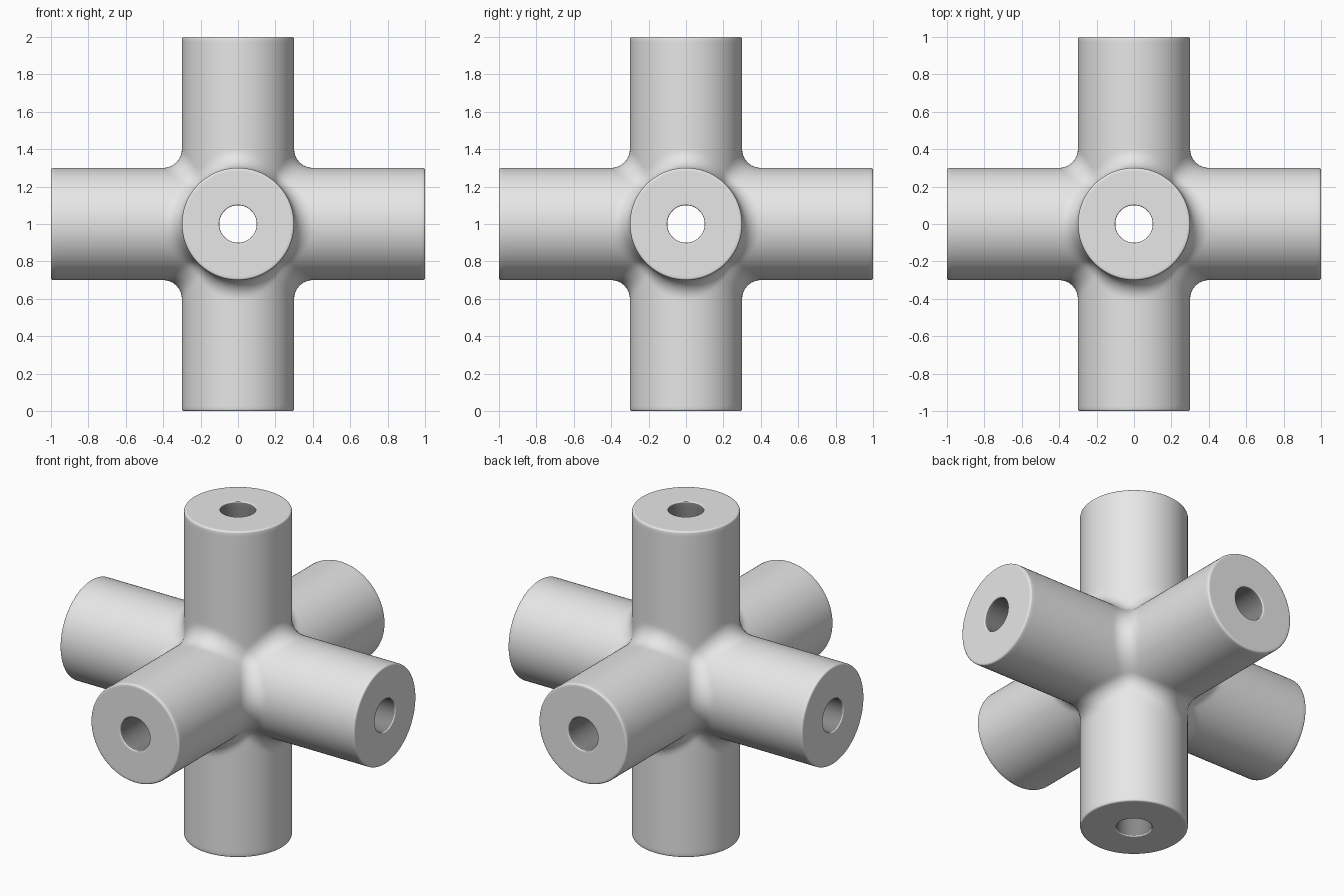
import bpy, bmesh, math
from mathutils import Vector

if "Cube" in bpy.data.objects:
    bpy.data.objects.remove(bpy.data.objects["Cube"])

R, HOLE, FILLET, RIM, LIP = 0.30, 0.10, 0.10, 0.01, 0.005
N = 16   # steps per 45 degrees around each arm
K = 8    # steps across each fillet
RB = R + FILLET   # distance of the rolling-ball centre from an arm axis

bm = bmesh.new()
SIGNS = [(a, b, c) for a in (1, -1) for b in (1, -1) for c in (1, -1)]


def cycle(p, k):
    """Turn a point built for the x arm into one for arm k (x, y, z)."""
    return Vector([p[(i - k) % 3] for i in range(3)])


def add_faces(polys):
    """Add polygons built in one octant to all eight octants."""
    for s in SIGNS:
        for poly in polys:
            bm.faces.new([bm.verts.new([c * m for c, m in zip(p, s)]) for p in poly])


def add_grid(rows, k):
    polys = []
    for r0, r1 in zip(rows, rows[1:]):
        for i in range(len(r0) - 1):
            polys.append([cycle(p, k) for p in (r0[i], r0[i + 1], r1[i + 1], r1[i])])
    add_faces(polys)


def arm_profile(m):
    """(distance along axis, radius) from bore centre, over the end, to the fillet."""
    pts = [(HOLE * m, HOLE), (0.97, HOLE)]
    for i in range(4):                       # rounded lip of the bore
        a = math.pi / 2 * i / 3
        pts.append((1 - LIP + LIP * math.sin(a), HOLE + LIP - LIP * math.cos(a)))
    pts += [(1, HOLE + 0.015), (1, R - 0.02)]
    for i in range(4):                       # rounded outer rim
        a = math.pi / 2 * i / 3
        pts.append((1 - RIM + RIM * math.cos(a), R - RIM + RIM * math.sin(a)))
    return pts + [(0.97, R), (RB * m + 0.02, R), (RB * m, R)]


# quarter of each arm, with its bore
arm = []
for j in range(2 * N + 1):
    a = math.pi / 4 * j / N
    c, s = math.cos(a), math.sin(a)
    arm.append([(x, r * c, r * s) for x, r in arm_profile(max(c, s))])

# rolling-ball fillet between two neighbouring arms
fillet = []
for j in range(N + 1):
    a = math.pi / 4 * j / N
    t, z = RB * math.cos(a), RB * math.sin(a)
    d1, d2 = Vector((0, -t, -z)), Vector((-t, 0, -z))
    fillet.append([Vector((t, t, z)) + d1.lerp(d2, i / K).normalized() * FILLET
                   for i in range(K + 1)])

for k in range(3):
    add_grid(arm, k)
    add_grid(fillet, k)

# spherical patch where three fillets meet
q = RB * math.sqrt(0.5)


def ball(i, j):
    w = (i / K, j / K, 1 - (i + j) / K)
    return Vector((q, q, q)) + Vector([v - 1 for v in w]).normalized() * FILLET


patch = []
for i in range(K):
    for j in range(K - i):
        patch.append([ball(i, j), ball(i + 1, j), ball(i, j + 1)])
        if i + j < K - 1:
            patch.append([ball(i + 1, j), ball(i + 1, j + 1), ball(i, j + 1)])
add_faces(patch)

bmesh.ops.remove_doubles(bm, verts=bm.verts, dist=1e-5)
bmesh.ops.recalc_face_normals(bm, faces=bm.faces)


# bore walls are darker: every corner lies on the bore radius of one axis
def in_bore(face, k):
    return all(math.hypot(v.co[(k + 1) % 3], v.co[(k + 2) % 3]) < HOLE + 1e-4
               for v in face.verts)


for f in bm.faces:
    f.material_index = int(any(in_bore(f, k) for k in range(3)))

mesh = bpy.data.meshes.new("six_way_pipe_joint")
bm.to_mesh(mesh)
bm.free()
joint = bpy.data.objects.new("six_way_pipe_joint", mesh)
joint.location.z = 1
bpy.context.collection.objects.link(joint)

for name, v in (("light_grey", 0.8), ("dark_grey_bore", 0.25)):
    mat = bpy.data.materials.new(name)
    mat.diffuse_color = (v, v, v, 1)
    mat.use_nodes = True
    mat.node_tree.nodes["Principled BSDF"].inputs["Base Color"].default_value = mat.diffuse_color
    mesh.materials.append(mat)

bpy.context.view_layer.objects.active = joint
joint.select_set(True)
bpy.ops.object.shade_smooth_by_angle(angle=math.radians(35))
